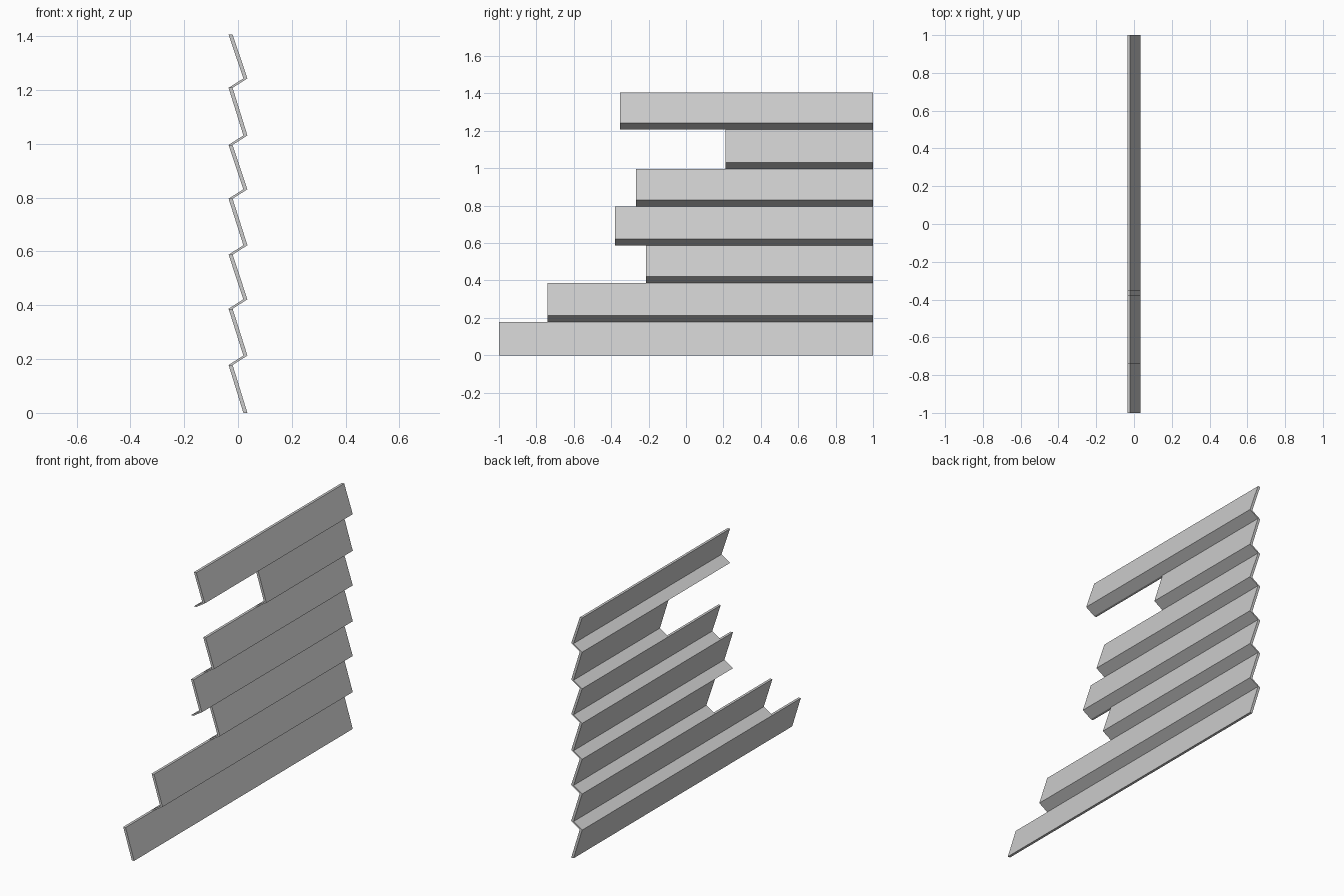
import bpy
import bmesh

default = bpy.data.objects.get("Cube")
if default:
    bpy.data.objects.remove(default, do_unlink=True)

# One plain grey for every board
grey = bpy.data.materials.new("cladding_grey")
grey.use_nodes = True
colour = (0.6, 0.6, 0.6, 1)
grey.diffuse_color = colour
grey.node_tree.nodes["Principled BSDF"].inputs["Base Color"].default_value = colour

BACK_X, FOOT_X = -0.035, 0.02   # inner side of the sheet at its top and foot
SHEET = 0.015                   # sheet thickness across x
LIP = 0.035                     # rise of the lip under each board
BACK_Y = 1.0

# Height of each joint, and the y where each board stops
joints = [0, 0.178, 0.387, 0.588, 0.796, 0.996, 1.208, 1.406]
ends = [-1, -0.74, -0.215, -0.38, -0.268, 0.21, -0.353]


def make_board(name, line, front_y):
    """Thicken a profile line across x and extrude it along y."""
    bm = bmesh.new()
    outer = [(x + SHEET, z) for x, z in reversed(line)]
    ring = [bm.verts.new((x, front_y, z)) for x, z in line + outer]
    face = bm.faces.new(ring)
    grown = bmesh.ops.extrude_face_region(bm, geom=[face])["geom"]
    moved = [g for g in grown if isinstance(g, bmesh.types.BMVert)]
    bmesh.ops.translate(bm, verts=moved, vec=(0, BACK_Y - front_y, 0))
    bmesh.ops.recalc_face_normals(bm, faces=bm.faces)
    mesh = bpy.data.meshes.new(name)
    bm.to_mesh(mesh)
    bm.free()
    mesh.materials.append(grey)
    board = bpy.data.objects.new(name, mesh)
    bpy.context.collection.objects.link(board)


# Stack of sloping boards; all but the lowest have a lip underneath
for i, front_y in enumerate(ends):
    low, high = joints[i], joints[i + 1]
    if i == 0:
        line = [(FOOT_X, low), (BACK_X, high)]
    else:
        line = [(BACK_X, low), (FOOT_X, low + LIP), (BACK_X, high)]
    make_board(f"cladding_board_{i + 1}", line, front_y)
